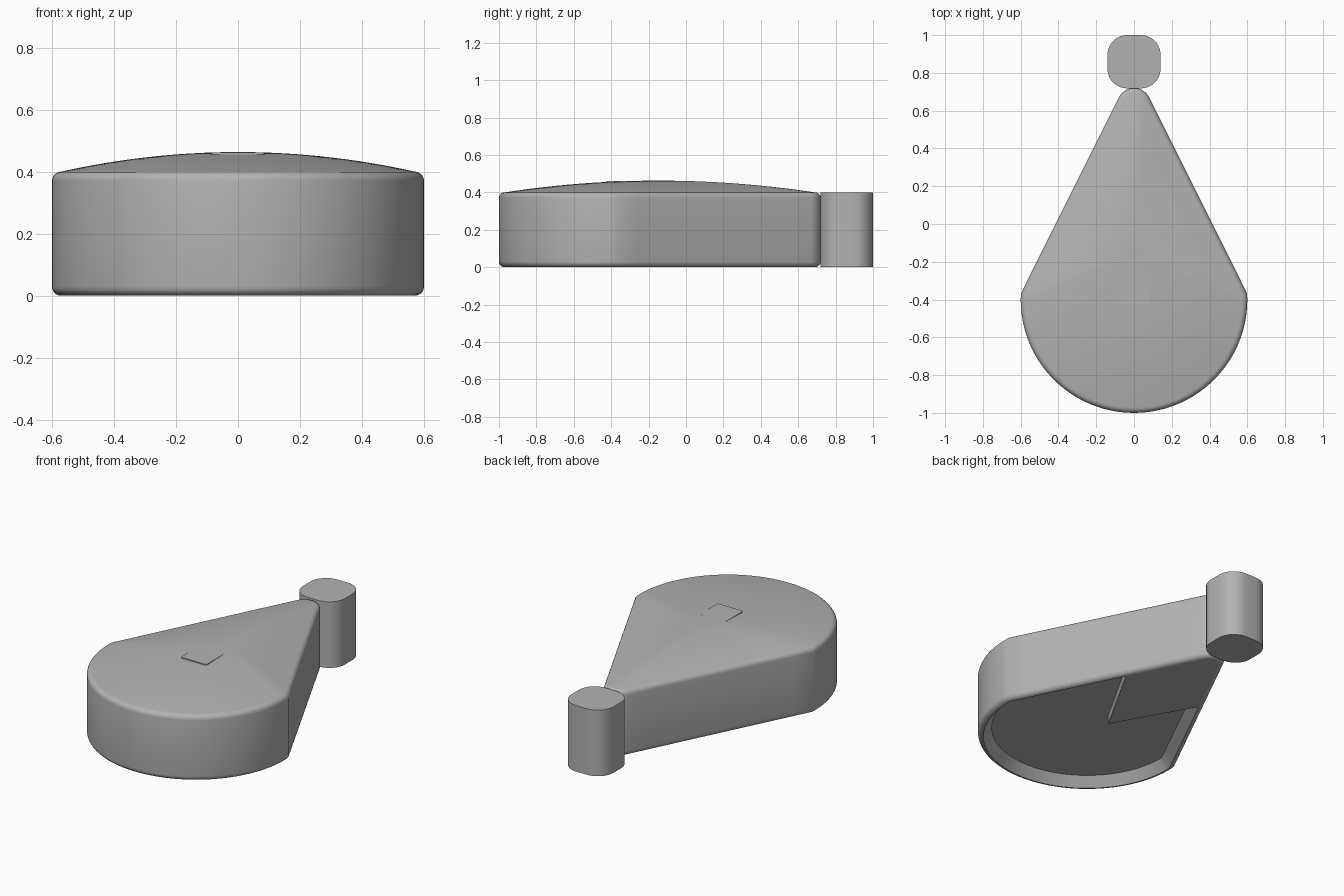
import bpy, bmesh
from math import sin, cos, pi, radians
from mathutils import Vector

cube = bpy.data.objects.get("Cube")
if cube:
    bpy.data.objects.remove(cube, do_unlink=True)

grey = bpy.data.materials.new("plain grey")
grey.use_nodes = True
colour = (0.45, 0.45, 0.45, 1)
grey.diffuse_color = colour
grey.node_tree.nodes["Principled BSDF"].inputs["Base Color"].default_value = colour


def arc(cx, cy, r, a0, a1, n):
    return [Vector((cx + r * cos(radians(a0 + (a1 - a0) * i / n)),
                    cy + r * sin(radians(a0 + (a1 - a0) * i / n)))) for i in range(n + 1)]


def straight(a, b, n):
    return [a.lerp(b, i / n) for i in range(1, n)]


def inset(points, d):
    """Move a counter-clockwise outline inwards by d with mitred corners."""
    result = []
    for i, p in enumerate(points):
        e1 = (p - points[i - 1]).normalized()
        e2 = (points[(i + 1) % len(points)] - p).normalized()
        n1, n2 = Vector((-e1.y, e1.x)), Vector((-e2.y, e2.x))
        result.append(p + (n1 + n2) * d / (1 + n1.dot(n2)))
    return result


def loft(name, rings):
    """Skin a stack of (outline, heights) rings and cap both ends."""
    bm = bmesh.new()
    loops = [[bm.verts.new((p.x, p.y, z)) for p in pts] for pts, z in rings]
    n = len(loops[0])
    for low, high in zip(loops, loops[1:]):
        for i in range(n):
            j = (i + 1) % n
            bm.faces.new((low[i], low[j], high[j], high[i]))
    bm.faces.new(loops[0][::-1])
    bm.faces.new(loops[-1])
    mesh = bpy.data.meshes.new(name)
    bm.to_mesh(mesh)
    bm.free()
    mesh.materials.append(grey)
    obj = bpy.data.objects.new(name, mesh)
    bpy.context.collection.objects.link(obj)
    bpy.ops.object.select_all(action="DESELECT")
    obj.select_set(True)
    bpy.context.view_layer.objects.active = obj
    bpy.ops.object.shade_smooth_by_angle(angle=radians(32))
    return obj


# Teardrop outline: round front, straight sides, small round tip
front = arc(0, -0.4, 0.6, -183, 3, 48)
tip = arc(0, 0.63, 0.09, 27, 153, 14)
outline = front + straight(front[-1], tip[0], 10) + tip + straight(tip[-1], front[0], 10)

# Body: recessed underside, rounded edges, gently domed top
HEIGHT, ROUND, DOME = 0.4, 0.03, 0.063
rings = [(inset(outline, 0.075), 0.055)]
steps = [i / 5 * pi / 2 for i in range(6)]
rings += [(inset(outline, ROUND * (1 - sin(a))), ROUND * (1 - cos(a))) for a in steps]
rings += [(inset(outline, ROUND * (1 - cos(a))), HEIGHT - ROUND * (1 - sin(a))) for a in steps]
rim = inset(outline, ROUND)
peak = Vector((0, -0.15))
for i in range(1, 16):
    t = 1 - i / 15.2
    rings.append(([peak.lerp(p, t) for p in rim], HEIGHT + DOME * (1 - t * t)))
loft("teardrop_body", rings)

# Solid web that fills the tip of the underside
web = [Vector((0, -0.22))] + [p for p in rim if p.y > 0.24]
loft("underside_web", [(web, 0), (web, 0.07)])


def rounded_square(cx, cy, half, r):
    k = half - r
    corners = ((k, k, 0), (-k, k, 90), (-k, -k, 180), (k, -k, 270))
    return [p for x, y, a in corners for p in arc(cx + x, cy + y, r, a, a + 90, 10)]


# Upright post behind the tip
post = rounded_square(0, 0.859, 0.141, 0.105)
loft("rear_post", [(post, 0), (post, HEIGHT)])

# Small pad set almost flush in the top
pad = rounded_square(0, -0.34, 0.086, 0.012)
loft("top_pad", [(pad, 0.455), (pad, 0.4615)])
